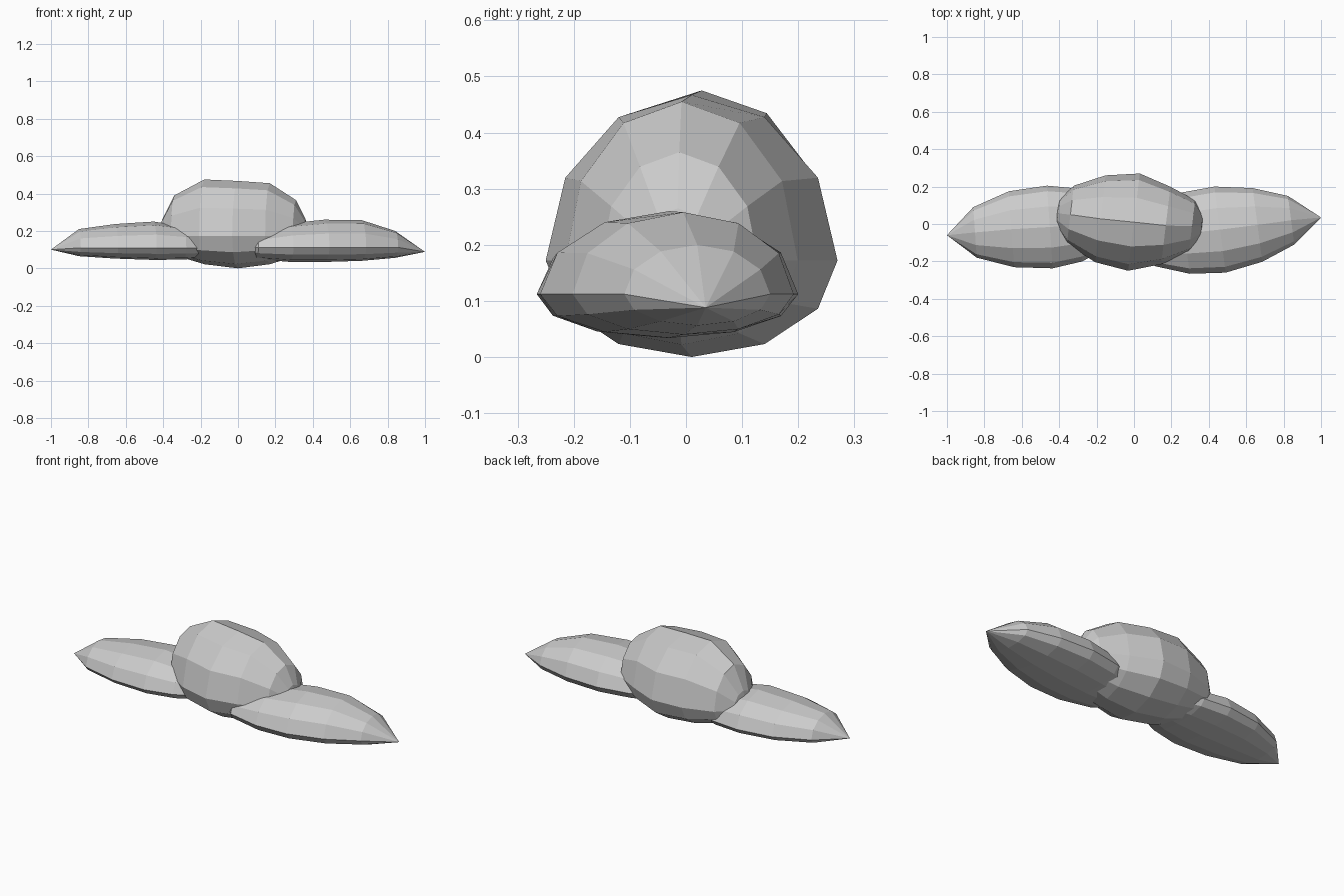
import bpy, bmesh, math

SIDES = 12


def puff(name, yaw, mid_z, start, sections, end):
    """Faceted blob lofted along x. Each section: x, centre y, half width, top z, bottom z."""
    bm = bmesh.new()
    rings = []
    for x, cy, half, top, bottom in sections:
        ring = []
        for i in range(SIDES):
            a = math.tau * i / SIDES
            dy = half * math.cos(a)
            rise = (top - mid_z) if math.sin(a) > 0 else (mid_z - bottom)
            ring.append(bm.verts.new((x - yaw * dy, cy + dy, mid_z + rise * math.sin(a))))
        rings.append(ring)
    for r0, r1 in zip(rings, rings[1:]):
        for i in range(SIDES):
            j = (i + 1) % SIDES
            bm.faces.new((r0[i], r0[j], r1[j], r1[i]))
    # pointed ends
    for point, ring in ((start, rings[0]), (end, rings[-1])):
        tip = bm.verts.new(point)
        for i in range(SIDES):
            bm.faces.new((tip, ring[i], ring[(i + 1) % SIDES]))
    bmesh.ops.recalc_face_normals(bm, faces=bm.faces)
    mesh = bpy.data.meshes.new(name)
    bm.to_mesh(mesh)
    bm.free()
    obj = bpy.data.objects.new(name, mesh)
    bpy.context.collection.objects.link(obj)
    return obj


# tall middle puff
puff("centre_puff", -0.12, 0.172, (-0.42, 0.06, 0.18), [
    (-0.405, 0.057, 0.075, 0.26, 0.12),
    (-0.34, 0.05, 0.155, 0.39, 0.07),
    (-0.18, 0.028, 0.232, 0.475, 0.022),
    (0.0, 0.01, 0.26, 0.467, 0.0),
    (0.17, -0.008, 0.207, 0.455, 0.022),
    (0.31, -0.012, 0.14, 0.365, 0.065),
    (0.36, -0.015, 0.07, 0.265, 0.12)], (0.375, -0.015, 0.17))

# low side puffs
puff("left_puff", 0.07, 0.11, (-1.0, -0.06, 0.10), [
    (-0.85, -0.045, 0.135, 0.21, 0.065),
    (-0.655, -0.028, 0.203, 0.237, 0.052),
    (-0.45, -0.016, 0.221, 0.25, 0.045),
    (-0.29, -0.005, 0.195, 0.225, 0.047),
    (-0.13, 0.005, 0.12, 0.18, 0.06)], (-0.03, 0.01, 0.11))

puff("right_puff", 0.13, 0.112, (1.0, 0.035, 0.088), [
    (0.84, 0.02, 0.13, 0.2, 0.056),
    (0.66, -0.005, 0.197, 0.258, 0.04),
    (0.46, -0.03, 0.23, 0.26, 0.034),
    (0.27, -0.05, 0.216, 0.24, 0.035),
    (0.09, -0.07, 0.155, 0.19, 0.05)], (-0.01, -0.085, 0.11))
